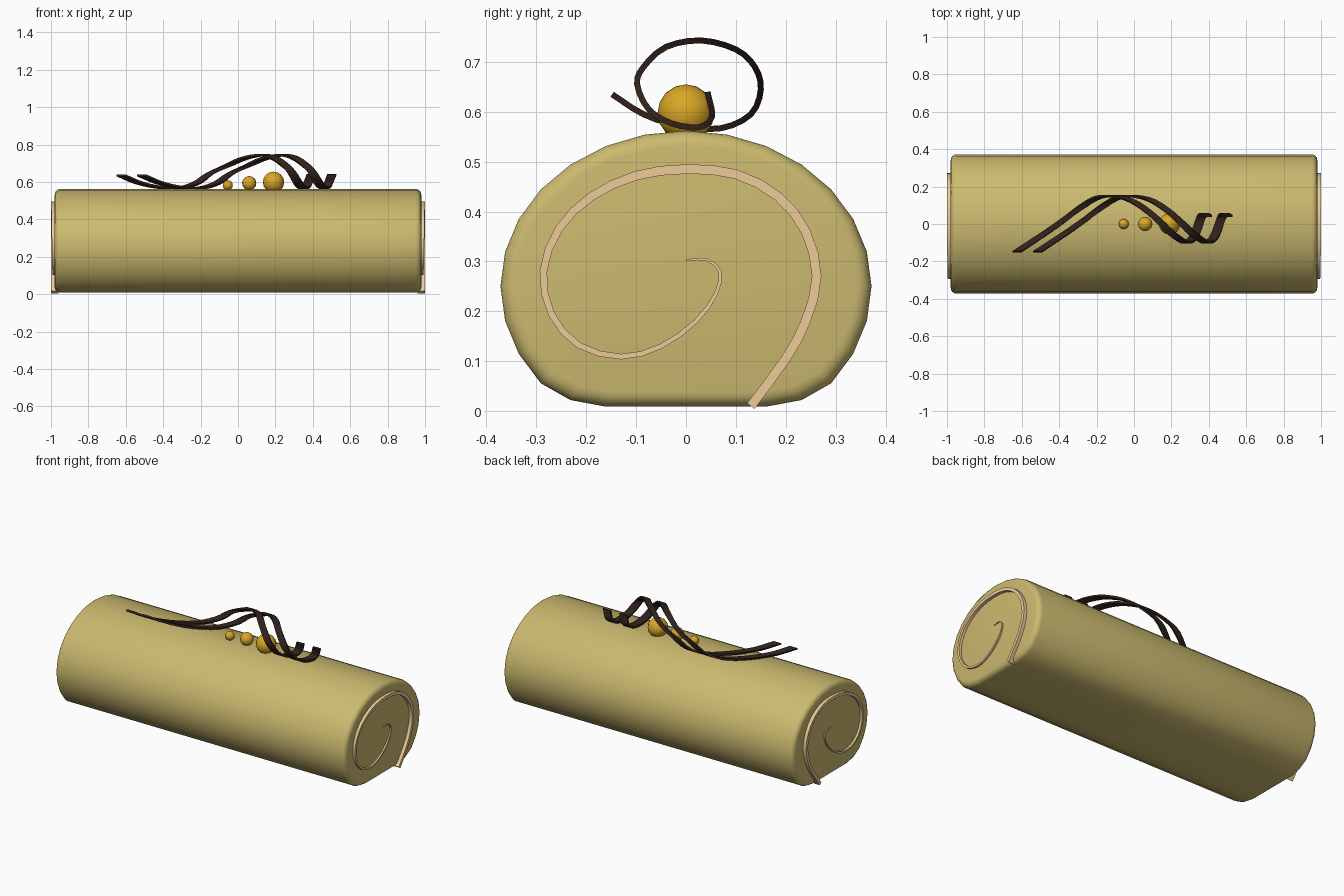
import bpy, bmesh, math
from mathutils import Vector

if "Cube" in bpy.data.objects:
    bpy.data.objects.remove(bpy.data.objects["Cube"])


def material(name, rgb):
    m = bpy.data.materials.new(name)
    m.diffuse_color = (*rgb, 1)
    m.use_nodes = True
    m.node_tree.nodes["Principled BSDF"].inputs["Base Color"].default_value = m.diffuse_color
    return m


SPONGE = material("sponge", (0.60, 0.49, 0.16))
CREAM = material("cream", (0.85, 0.60, 0.32))
CHOCOLATE = material("chocolate", (0.03, 0.015, 0.01))
GOLD = material("gold", (0.70, 0.38, 0.02))


def loft(name, rings, mat, angle=40):
    """Skin closed rings of points and cap both ends."""
    bm = bmesh.new()
    vs = [[bm.verts.new(p) for p in r] for r in rings]
    n = len(vs[0])
    for a, b in zip(vs, vs[1:]):
        for i in range(n):
            j = (i + 1) % n
            bm.faces.new((a[i], a[j], b[j], b[i]))
    bm.faces.new(vs[0][::-1])
    bm.faces.new(vs[-1])
    bmesh.ops.recalc_face_normals(bm, faces=bm.faces)
    me = bpy.data.meshes.new(name)
    bm.to_mesh(me)
    bm.free()
    ob = bpy.data.objects.new(name, me)
    bpy.context.collection.objects.link(ob)
    me.materials.append(mat)
    smooth(ob, angle)
    return ob


def smooth(ob, angle):
    bpy.ops.object.select_all(action='DESELECT')
    ob.select_set(True)
    bpy.context.view_layer.objects.active = ob
    bpy.ops.object.shade_smooth_by_angle(angle=math.radians(angle))


def spline(pts, steps):
    """Catmull-Rom curve through the points."""
    p = [Vector(q) for q in pts]
    p = [2 * p[0] - p[1]] + p + [2 * p[-1] - p[-2]]
    out = []
    for a, b, c, d in zip(p, p[1:], p[2:], p[3:]):
        for k in range(steps):
            t = k / steps
            out.append(0.5 * (2 * b + (c - a) * t + (2 * a - 5 * b + 4 * c - d) * t * t
                              + (3 * b - a - 3 * c + d) * t ** 3))
    return out + [p[-2]]


def strip(name, path, half_x, half_n, mat, taper=1.0):
    """Rectangular band: wide along x, thin across the y-z direction of travel."""
    rings = []
    for i, p in enumerate(path):
        t = path[min(i + 1, len(path) - 1)] - path[max(i - 1, 0)]
        nrm = Vector((0, -t.z, t.y)).normalized()
        w = taper + (1 - taper) * min(1, 1.6 * i / (len(path) - 1))
        ex, en = Vector((half_x * w, 0, 0)), nrm * half_n * w
        rings.append([p - ex - en, p + ex - en, p + ex + en, p - ex + en])
    return loft(name, rings, mat)


# roll body: 28-sided oval flattened underneath, rounded end rims
section = []
for i in range(28):
    a = math.tau * i / 28
    z = 0.25 + 0.312 * math.cos(a)
    if z < 0.04:
        z = 0.022 if abs(math.sin(a)) > 0.55 else 0.009
    section.append((0.372 * math.sin(a), z))
R = 0.03
stations = []
for k in range(5):
    b = math.pi / 2 * k / 4
    stations.append((0.98 - R + R * math.cos(b), R * (1 - math.sin(b))))
stations = [(-x, d) for x, d in stations] + stations[::-1]
rings = [[(x, y * (1 - d / 0.372), 0.28 + (z - 0.28) * (1 - d / 0.28)) for y, z in section]
         for x, d in stations]
loft("roll_body", rings, SPONGE)

# cream spiral on both ends
swirl = [(0, .302), (.04, .304), (.068, .28), (.06, .235), (.02, .18), (-.05, .13),
         (-.13, .109), (-.215, .132), (-.27, .195), (-.286, .28), (-.255, .365),
         (-.19, .43), (-.1, .472), (0, .485), (.1, .475), (.185, .43), (.24, .36),
         (.262, .27), (.24, .18), (.2, .105), (.13, .010)]
for side, label in ((1, "right"), (-1, "left")):
    path = spline([(side * 0.98, y, z) for y, z in swirl], 2)
    strip("cream_spiral_" + label, path, 0.02, 0.0095, CREAM, 0.2)

# two curled chocolate ribbons
curl = [(-.625, -.148, .635), (-.53, -.085, .595), (-.42, -.01, .571), (-.31, .07, .567),
        (-.22, .13, .595), (-.15, .15, .645), (-.05, .138, .69), (.03, .10, .725),
        (.12, .03, .743), (.19, -.04, .73), (.25, -.085, .69), (.285, -.098, .655),
        (.315, -.075, .605), (.335, -.03, .577), (.355, .025, .569), (.372, .052, .59),
        (.392, .043, .64)]
for n in range(2):
    path = spline([(x + 0.11 * n, y, z) for x, y, z in curl], 3)
    strip(f"chocolate_ribbon_{n + 1}", path, 0.025, 0.006, CHOCOLATE)

# row of golden pearls
for n, (x, z, r) in enumerate([(-.055, .582, .027), (.06, .593, .038), (.19, .598, .057)]):
    bpy.ops.mesh.primitive_uv_sphere_add(segments=16, ring_count=8, radius=r, location=(x, 0, z))
    ob = bpy.context.object
    ob.name = f"pearl_{n + 1}"
    ob.data.materials.append(GOLD)
    smooth(ob, 60)
